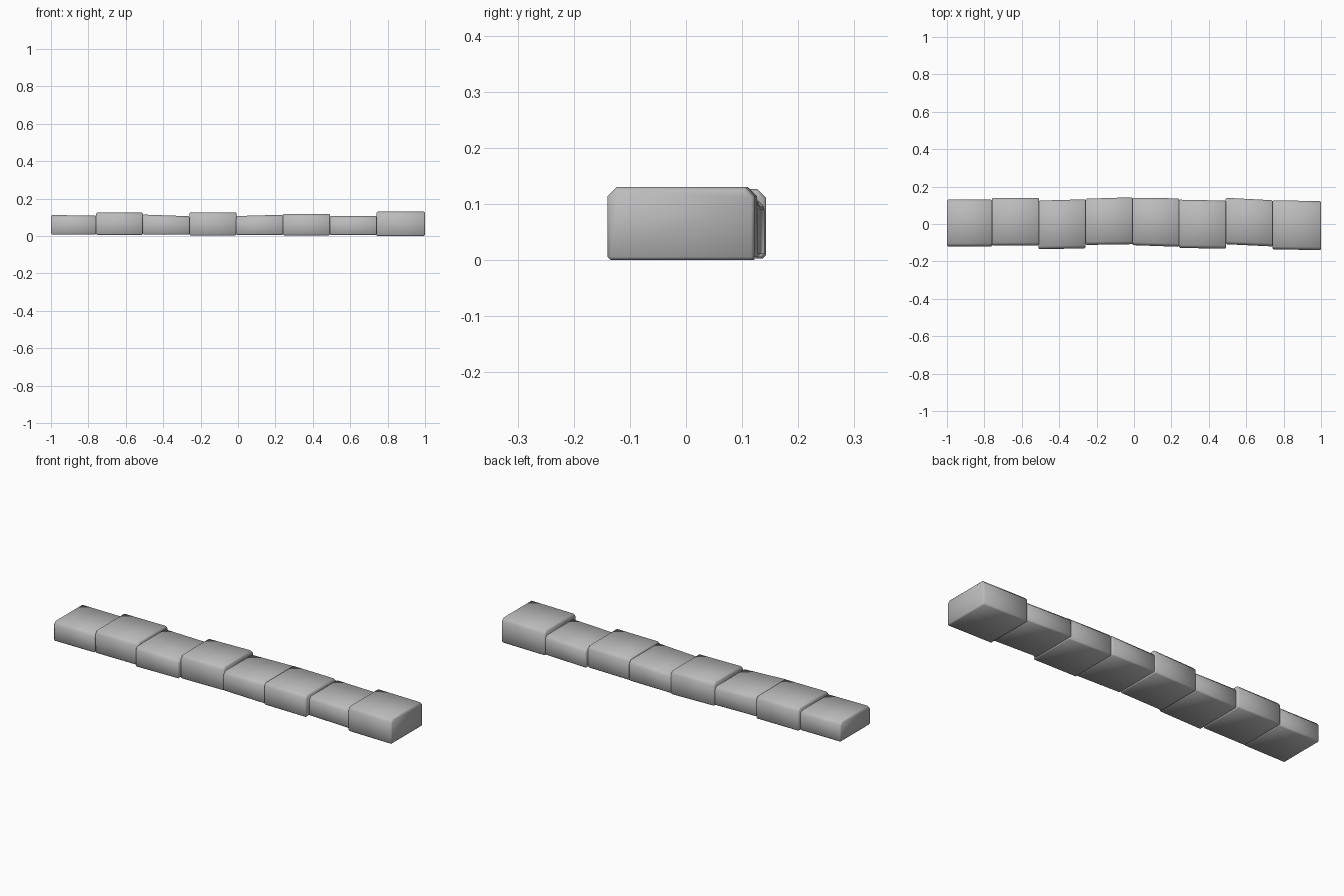
import bpy
import bmesh
import math

cube = bpy.data.objects.get("Cube")
if cube:
    bpy.data.objects.remove(cube, do_unlink=True)

stone = bpy.data.materials.new("grey stone")
stone.use_nodes = True
grey = (0.5, 0.5, 0.5, 1)
stone.diffuse_color = grey
stone.node_tree.nodes["Principled BSDF"].inputs["Base Color"].default_value = grey


def kerb_block(name, x0, x1, front, back, top, base):
    """Tapered block; front, back and top are (left end, right end) pairs."""
    bm = bmesh.new()
    bmesh.ops.create_cube(bm, size=1)
    for v in bm.verts:
        end = int(v.co.x > 0)
        v.co = (x1 if end else x0,
                back[end] if v.co.y > 0 else front[end],
                top[end] if v.co.z > 0 else base)
    # Wide chamfer on the long top edges, small one everywhere else
    mid = (top[0] + base) / 2
    long_top = [e for e in bm.edges
                if abs(e.verts[0].co.x - e.verts[1].co.x) > 0.1
                and e.verts[0].co.z > mid]
    bmesh.ops.bevel(bm, geom=long_top, offset=0.016, segments=1, affect='EDGES')
    sharp = [e for e in bm.edges if e.calc_face_angle(0) > math.radians(60)]
    bmesh.ops.bevel(bm, geom=sharp, offset=0.006, segments=1, affect='EDGES')
    bmesh.ops.recalc_face_normals(bm, faces=bm.faces)
    mesh = bpy.data.meshes.new(name)
    bm.to_mesh(mesh)
    bm.free()
    mesh.materials.append(stone)
    obj = bpy.data.objects.new(name, mesh)
    bpy.context.collection.objects.link(obj)
    bpy.ops.object.select_all(action='DESELECT')
    obj.select_set(True)
    bpy.context.view_layer.objects.active = obj
    bpy.ops.object.shade_smooth_by_angle(angle=math.radians(50))


# Front, back and top at both ends of each block, then its underside
blocks = [
    ((-.12, -.12), (.13, .13), (.112, .11), .008),
    ((-.115, -.115), (.14, .14), (.125, .125), .006),
    ((-.135, -.13), (.125, .132), (.115, .106), .008),
    ((-.112, -.108), (.135, .143), (.127, .127), .003),
    ((-.113, -.122), (.14, .137), (.107, .114), .006),
    ((-.128, -.132), (.13, .125), (.119, .119), .004),
    ((-.108, -.12), (.14, .127), (.106, .108), .006),
    ((-.135, -.14), (.127, .122), (.13, .13), .0),
]
step = 0.25
for i, (front, back, top, base) in enumerate(blocks):
    x0 = -1 + i * step - (0.01 if i else 0)
    x1 = -1 + (i + 1) * step - (0.008 if i < 7 else 0)
    kerb_block(f"kerb_block_{i + 1}", x0, x1, front, back, top, base)
